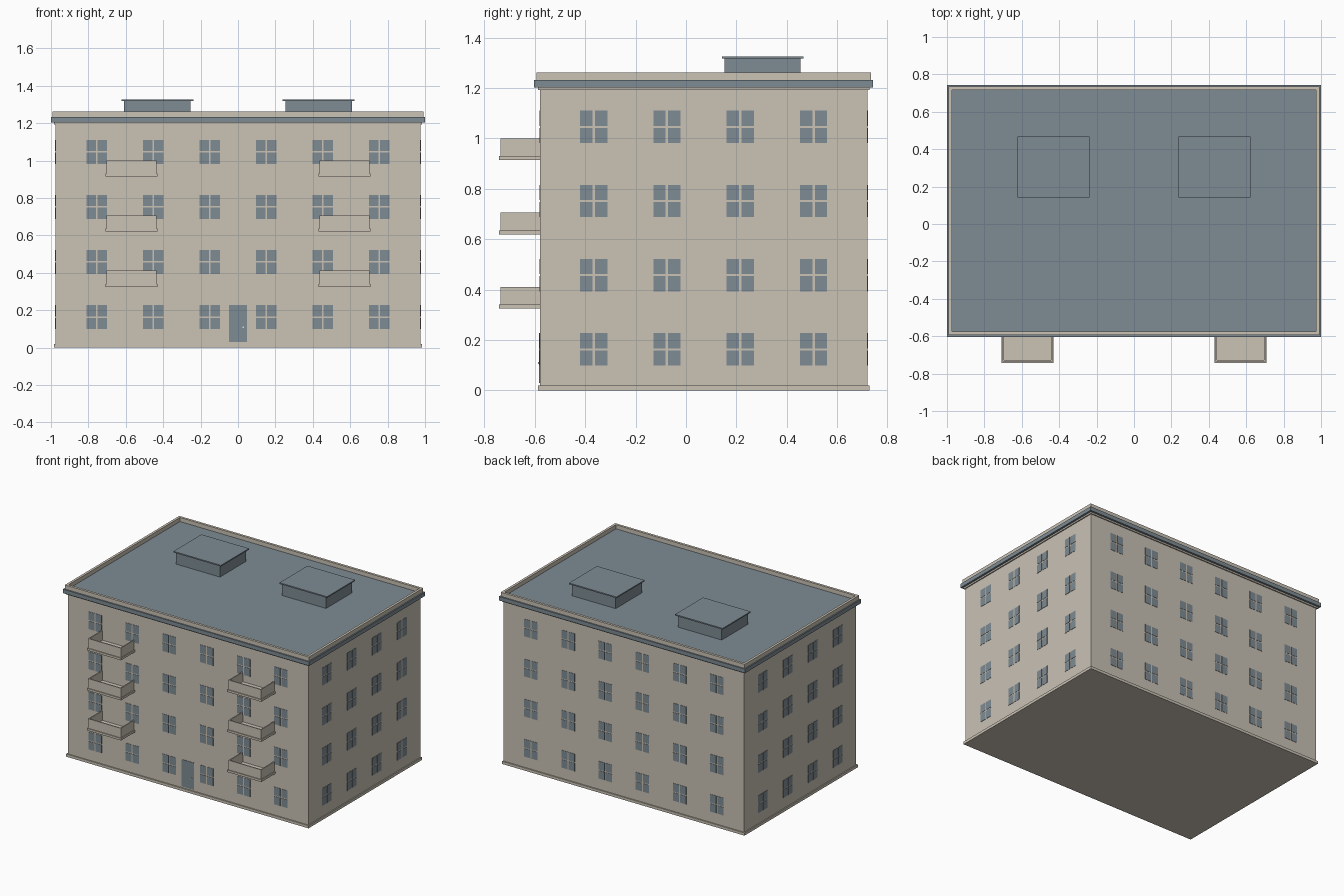
import bpy
import bmesh
from mathutils import Matrix, Vector

if "Cube" in bpy.data.objects:
    bpy.data.objects.remove(bpy.data.objects["Cube"], do_unlink=True)


def material(name, rgb):
    mat = bpy.data.materials.new(name)
    mat.use_nodes = True
    color = (*rgb, 1)
    mat.diffuse_color = color
    node = mat.node_tree.nodes["Principled BSDF"]
    node.inputs["Base Color"].default_value = color
    node.inputs["Roughness"].default_value = 0.9
    return mat


STONE = material("warm beige", (0.59, 0.54, 0.46))
SLATE = material("slate blue grey", (0.21, 0.26, 0.295))
PALE = material("pale handle", (0.75, 0.74, 0.7))


def build(name, mat, boxes):
    """One object made of boxes, each given by its low and high corner."""
    bm = bmesh.new()
    for low, high in boxes:
        low, high = Vector(low), Vector(high)
        place = Matrix.Translation((low + high) / 2) @ Matrix.Diagonal((*(high - low), 1))
        bmesh.ops.create_cube(bm, size=1, matrix=place)
    mesh = bpy.data.meshes.new(name)
    bm.to_mesh(mesh)
    bm.free()
    mesh.materials.append(mat)
    obj = bpy.data.objects.new(name, mesh)
    bpy.context.collection.objects.link(obj)
    return obj


# Main block: half width, half depth and centre in y
HW, HD, CY = 0.977, 0.65, 0.07
FRONT, BACK = CY - HD, CY + HD


def layer(grow, z0, z1):
    """Slab following the plan of the house, grown outwards."""
    return ((-HW - grow, FRONT - grow, z0), (HW + grow, BACK + grow, z1))


build("walls", STONE, [layer(0, 0.01, 1.2)])
build("plinth", STONE, [layer(0.008, 0, 0.02)])
build("eaves_trim", STONE, [layer(0.008, 1.192, 1.203)])
build("cornice_and_roof", SLATE, [layer(0.023, 1.203, 1.232)])

# Low parapet around the roof
g, t = 0.014, 0.018
x, y0, y1 = HW + g, FRONT - g, BACK + g
low, top = 1.23, 1.262
build("parapet", STONE, [
    ((-x, y0, low), (x, y0 + t, top)),
    ((-x, y1 - t, low), (x, y1, top)),
    ((-x, y0 + t, low), (t - x, y1 - t, top)),
    ((x - t, y0 + t, low), (x, y1 - t, top)),
])

# Roof housings with thin overhanging lids
for side, label in ((-1, "right"), (1, "left")):
    cx = side * 0.431
    build(f"{label}_roof_housing", SLATE,
          [((cx - 0.178, 0.152, 1.23), (cx + 0.178, 0.455, 1.318))])
    build(f"{label}_housing_lid", SLATE,
          [((cx - 0.193, 0.142, 1.317), (cx + 0.193, 0.467, 1.326))])

# Four-pane windows: thin plates on all sides
THIN = 0.002
FLOORS = [0.163 + 0.2945 * i for i in range(4)]
COLUMNS = [0.302 * (i - 2.5) for i in range(6)]
SIDE_COLUMNS = [CY + 0.291 * (i - 1.5) for i in range(4)]


def panes(columns):
    """Yield the extents along the wall and in height of every pane."""
    for c in columns:
        for z in FLOORS:
            for u0 in (c - 0.054, c + 0.005):
                for z0 in (z - 0.064, z + 0.004):
                    yield u0, u0 + 0.049, z0, z0 + 0.06


for name, y in (("front_windows", FRONT), ("back_windows", BACK)):
    build(name, SLATE, [((a, y - THIN, c), (b, y + THIN, d))
                        for a, b, c, d in panes(COLUMNS)])
for name, x in (("right_windows", -HW), ("left_windows", HW)):
    build(name, SLATE, [((x - THIN, a, c), (x + THIN, b, d))
                        for a, b, c, d in panes(SIDE_COLUMNS)])

# Entrance door and its handle
build("door", SLATE, [((-0.049, FRONT - 0.003, 0.03), (0.049, FRONT + THIN, 0.228))])
build("door_handle", PALE, [((0.025, FRONT - 0.008, 0.105), (0.033, FRONT, 0.113))])

# Balconies: floor slab and three thin railing walls
for side, label in ((-1, "right"), (1, "left")):
    for i in range(3):
        z = 0.325 + 0.2945 * i
        cx = side * 0.57
        a, b, lip = cx - 0.139, cx + 0.139, 0.006
        y, wall, rise = -0.742, 0.008, z + 0.086
        build(f"{label}_balcony_slab_{i + 1}", STONE,
              [((a, y, z), (b, FRONT + 0.01, z + 0.016))])
        a, b, y = a + lip, b - lip, y + lip
        build(f"{label}_balcony_railing_{i + 1}", STONE, [
            ((a, y, z + 0.015), (b, y + wall, rise)),
            ((a, y + wall, z + 0.015), (a + wall, FRONT + 0.005, rise)),
            ((b - wall, y + wall, z + 0.015), (b, FRONT + 0.005, rise)),
        ])
